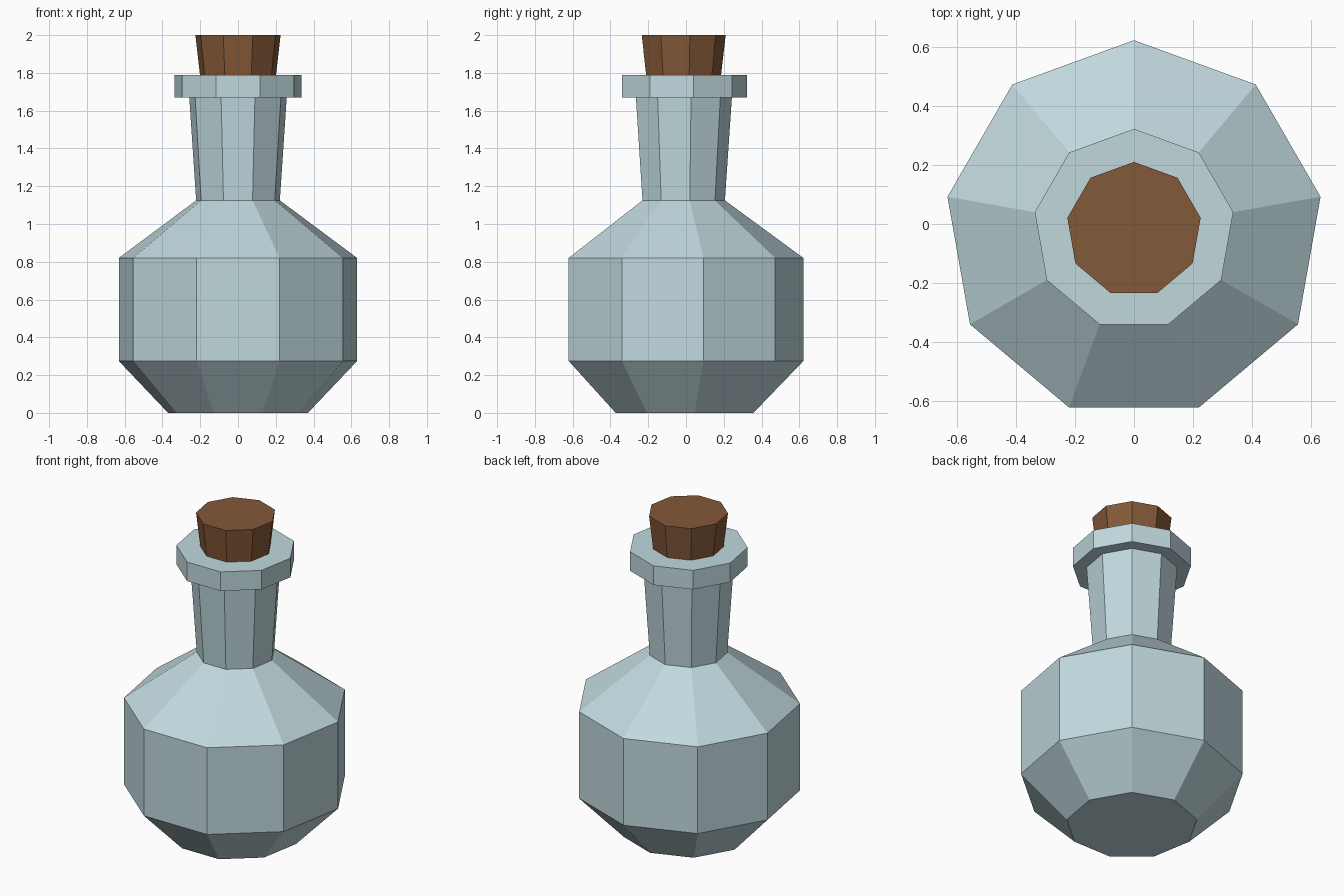
import bpy, bmesh, math

if "Cube" in bpy.data.objects:
    bpy.data.objects.remove(bpy.data.objects["Cube"])

SIDES = 9
CENTRE_Y = -0.019  # odd-sided rings: shift so the bounding box is centred


def material(name, colour):
    mat = bpy.data.materials.new(name)
    mat.diffuse_color = colour
    mat.use_nodes = True
    mat.node_tree.nodes["Principled BSDF"].inputs["Base Color"].default_value = mat.diffuse_color
    return mat


def lathe(name, profile, mat):
    """Stack of nine-sided rings (radius, z), capped at both ends."""
    bm = bmesh.new()
    rings = []
    for r, z in profile:
        angles = [math.pi / 2 + 2 * math.pi * i / SIDES for i in range(SIDES)]
        rings.append([bm.verts.new((r * math.cos(a), CENTRE_Y + r * math.sin(a), z))
                      for a in angles])
    for low, high in zip(rings, rings[1:]):
        for i in range(SIDES):
            j = (i + 1) % SIDES
            bm.faces.new((low[i], low[j], high[j], high[i]))
    bm.faces.new(rings[0][::-1])
    bm.faces.new(rings[-1])
    mesh = bpy.data.meshes.new(name)
    bm.to_mesh(mesh)
    bm.free()
    mesh.materials.append(mat)
    obj = bpy.data.objects.new(name, mesh)
    bpy.context.collection.objects.link(obj)
    return obj


glass = material("glass", (0.53, 0.69, 0.73, 1))
cork = material("cork", (0.23, 0.10, 0.04, 1))

# Bottle: base, belly, shoulder, flared neck and collar
lathe("bottle", [(0.376, 0), (0.641, 0.275), (0.641, 0.82), (0.225, 1.125),
                 (0.262, 1.67), (0.341, 1.67), (0.341, 1.79)], glass)

# Tapered stopper resting in the mouth
lathe("stopper", [(0.204, 1.785), (0.229, 2.0)], cork)
